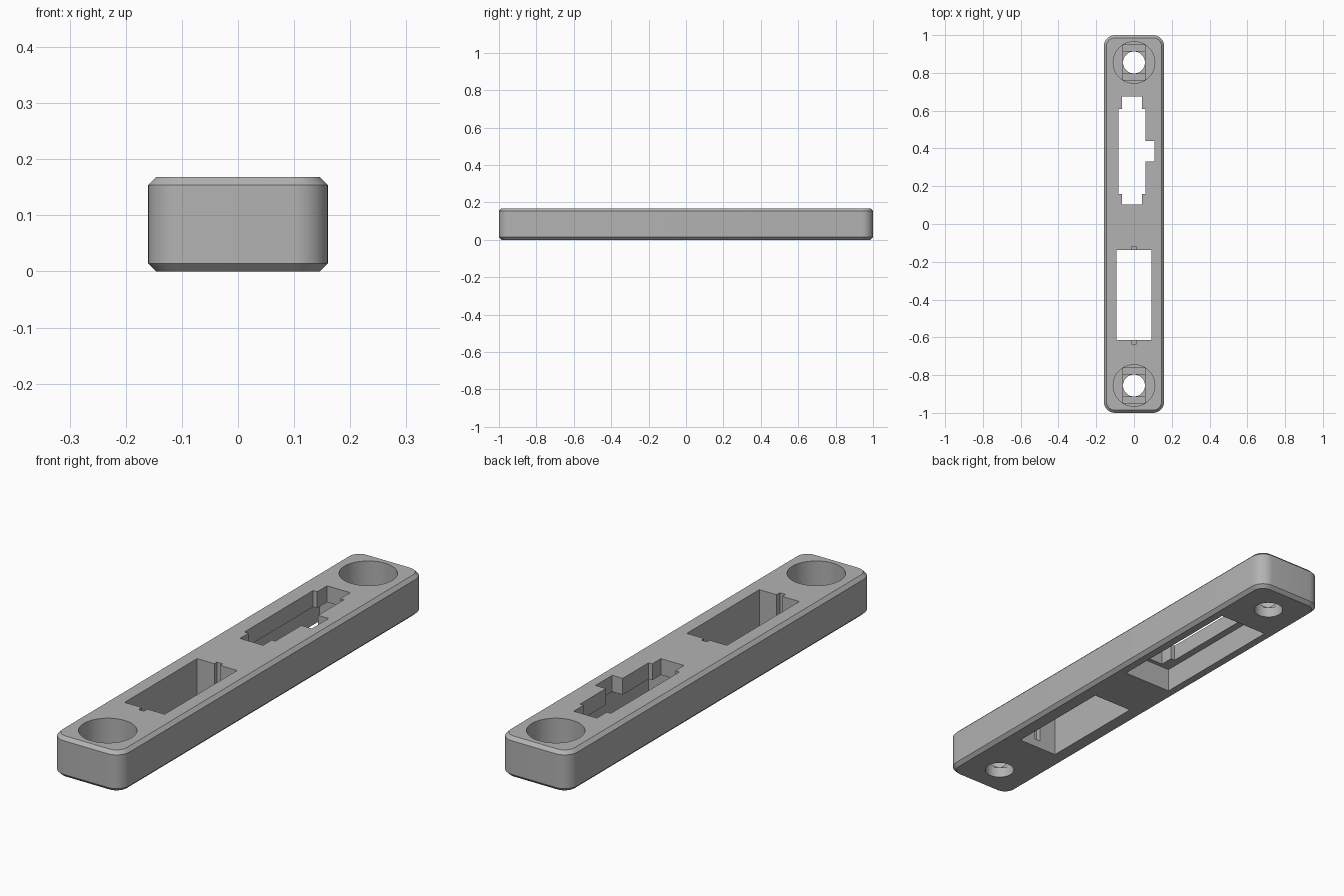
import bpy
import bmesh
from mathutils import Matrix

cube = bpy.data.objects.get("Cube")
if cube:
    bpy.data.objects.remove(cube, do_unlink=True)

HEIGHT = 0.168
ABOVE = HEIGHT + 0.1
BELOW = -0.1

# Single grey plastic
grey = bpy.data.materials.new("grey plastic")
grey.use_nodes = True
grey.diffuse_color = (0.45, 0.45, 0.45, 1)
grey.node_tree.nodes["Principled BSDF"].inputs["Base Color"].default_value = (0.45, 0.45, 0.45, 1)


def add_object(name, bm):
    mesh = bpy.data.meshes.new(name)
    bmesh.ops.recalc_face_normals(bm, faces=bm.faces)
    bm.to_mesh(mesh)
    bm.free()
    mesh.materials.append(grey)
    obj = bpy.data.objects.new(name, mesh)
    bpy.context.collection.objects.link(obj)
    return obj


def box_bmesh(x, y, z):
    bm = bmesh.new()
    bmesh.ops.create_cube(bm, size=1)
    for v in bm.verts:
        v.co = [r[0] if c < 0 else r[1] for c, r in zip(v.co, (x, y, z))]
    return bm


# Plate: rounded corners, chamfered top and bottom rims
bm = box_bmesh((-0.16, 0.16), (-1, 1), (0, HEIGHT))
uprights = [e for e in bm.edges if abs(e.verts[0].co.z - e.verts[1].co.z) > 0.1]
bmesh.ops.bevel(bm, geom=uprights, offset=0.06, segments=10, profile=0.5, affect='EDGES')
rims = [e for e in bm.edges if abs(e.verts[0].co.z - e.verts[1].co.z) < 0.001]
bmesh.ops.bevel(bm, geom=rims, offset=0.014, segments=1, affect='EDGES')
plate = add_object("mounting_plate", bm)


def cut(bm):
    cutter = add_object("cutter", bm)
    cutter.hide_render = True
    mod = plate.modifiers.new("cut", 'BOOLEAN')
    mod.operation = 'DIFFERENCE'
    mod.solver = 'EXACT'
    mod.object = cutter
    bpy.context.view_layer.objects.active = plate
    bpy.ops.object.modifier_apply(modifier=mod.name)
    bpy.data.objects.remove(cutter, do_unlink=True)


def cut_box(x, y, z):
    cut(box_bmesh(x, y, z))


def cut_cylinder(y, radius, bottom, top):
    bm = bmesh.new()
    bmesh.ops.create_cone(bm, cap_ends=True, segments=64, radius1=radius, radius2=radius,
                          depth=top - bottom,
                          matrix=Matrix.Translation((0, y, (top + bottom) / 2)))
    cut(bm)


# Screw holes: counterbore, stepped seat and through hole
for y in (-0.855, 0.855):
    cut_cylinder(y, 0.11, 0.062, ABOVE)
    cut_box((-0.059, 0.059), (y - 0.092, y + 0.092), (0.053, 0.1))
    cut_box((-0.059, 0.059), (y - 0.059, y + 0.059), (0.044, 0.1))
    cut_cylinder(y, 0.058, BELOW, 0.1)

# Connector opening: wide pocket underneath, stepped slot and side tab above
cut_box((-0.113, 0.113), (0.085, 0.695), (BELOW, 0.1))
cut_box((-0.082, 0.06), (0.16, 0.61), (0.05, ABOVE))
cut_box((-0.063, 0.043), (0.103, 0.675), (0.05, ABOVE))
cut_box((0, 0.108), (0.33, 0.44), (0.05, ABOVE))

# Rectangular opening with a clip groove at each end
cut_box((-0.092, 0.092), (-0.613, -0.137), (BELOW, ABOVE))
cut_box((-0.013, 0.013), (-0.635, -0.5), (0.035, ABOVE))
cut_box((-0.013, 0.013), (-0.25, -0.12), (0.035, ABOVE))

# Smooth round walls, sharp edges elsewhere
bpy.ops.object.select_all(action='DESELECT')
plate.select_set(True)
bpy.context.view_layer.objects.active = plate
bpy.ops.object.shade_smooth_by_angle(angle=0.5)
